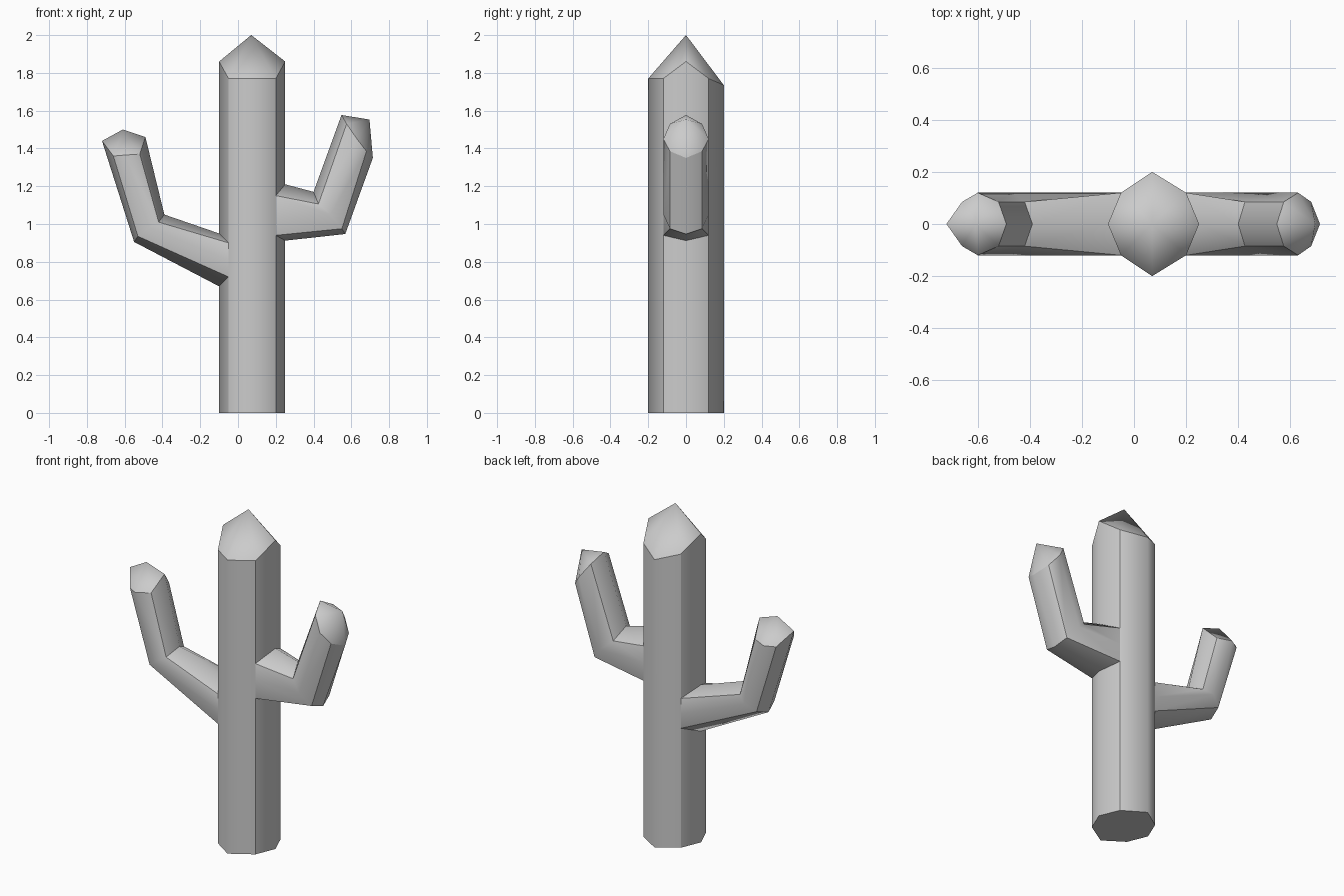
import bpy, bmesh

if "Cube" in bpy.data.objects:
    bpy.data.objects.remove(bpy.data.objects["Cube"])


def loft(name, rings, tip, close_base=False, back_drop=0.0):
    """Skin octagonal rings and finish with a pointed cap.
    Each ring lists five (x, y, z) points along the front half; the back half is mirrored."""
    bm = bmesh.new()
    loops = []
    for half in rings:
        pts = [(x, -y, z) for x, y, z in half]
        pts += [(x, y, z) for x, y, z in half[3:0:-1]]
        loops.append([bm.verts.new(p) for p in pts])
    loops[-1][6].co.z -= back_drop
    for a, b in zip(loops, loops[1:]):
        for i in range(8):
            j = (i + 1) % 8
            bm.faces.new((a[i], a[j], b[j], b[i]))
    top = bm.verts.new(tip)
    for i in range(8):
        bm.faces.new((loops[-1][i], loops[-1][(i + 1) % 8], top))
    if close_base:
        bm.faces.new(loops[0])
    bmesh.ops.recalc_face_normals(bm, faces=bm.faces)
    for f in bm.faces:
        f.smooth = True

    def crease(u, v):
        bm.edges.get((u, v)).smooth = False

    # Hard edges: four lengthwise ridges, the cap rim and the elbow creases
    for a, b in zip(loops, loops[1:]):
        for i in (1, 3, 5, 7):
            crease(a[i], b[i])
    for n, ring in enumerate(loops):
        rim = n in (0, len(loops) - 1)
        for i in (range(8) if rim else (0, 3, 4, 7)):
            crease(ring[i], ring[(i + 1) % 8])

    mesh = bpy.data.meshes.new(name)
    bm.to_mesh(mesh)
    bm.free()
    obj = bpy.data.objects.new(name, mesh)
    bpy.context.collection.objects.link(obj)
    return obj


def section(xz, ys):
    return [(x, y, z) for (x, z), y in zip(xz, ys)]


TRUNK_Y = (0, 0.12, 0.2, 0.12, 0)
JOIN_Y = (0, 0.12, 0.12, 0.12, 0)
ARM_Y = (0, 0.085, 0.12, 0.085, 0)

# Trunk: flattened octagon with a pointed cap
trunk_x = (0.25, 0.2, 0.07, -0.05, -0.1)
rim_z = (1.86, 1.77, 1.77, 1.77, 1.86)
loft("trunk",
     [section([(x, 0) for x in trunk_x], TRUNK_Y),
      section(list(zip(trunk_x, rim_z)), TRUNK_Y)],
     (0.07, 0, 2.0), close_base=True, back_drop=0.035)

# Left arm: trunk joint, elbow, rim (inner side to outer side)
loft("left_arm",
     [section([(-0.1, 0.95), (-0.05, 0.90), (-0.05, 0.81), (-0.05, 0.72), (-0.1, 0.67)], JOIN_Y),
      section([(-0.39, 1.05), (-0.42, 1.01), (-0.47, 0.98), (-0.53, 0.935), (-0.55, 0.905)], ARM_Y),
      section([(-0.49, 1.46), (-0.52, 1.37), (-0.60, 1.365), (-0.66, 1.36), (-0.72, 1.44)], ARM_Y)],
     (-0.61, 0, 1.5))

# Right arm: trunk joint, elbow, rim (inner side to outer side)
loft("right_arm",
     [section([(0.25, 1.21), (0.2, 1.15), (0.2, 1.05), (0.2, 0.94), (0.25, 0.912)], JOIN_Y),
      section([(0.40, 1.17), (0.426, 1.106), (0.49, 1.05), (0.55, 0.975), (0.568, 0.947)], ARM_Y),
      section([(0.548, 1.577), (0.575, 1.53), (0.63, 1.45), (0.68, 1.385), (0.714, 1.35)], ARM_Y)],
     (0.696, 0, 1.553))
